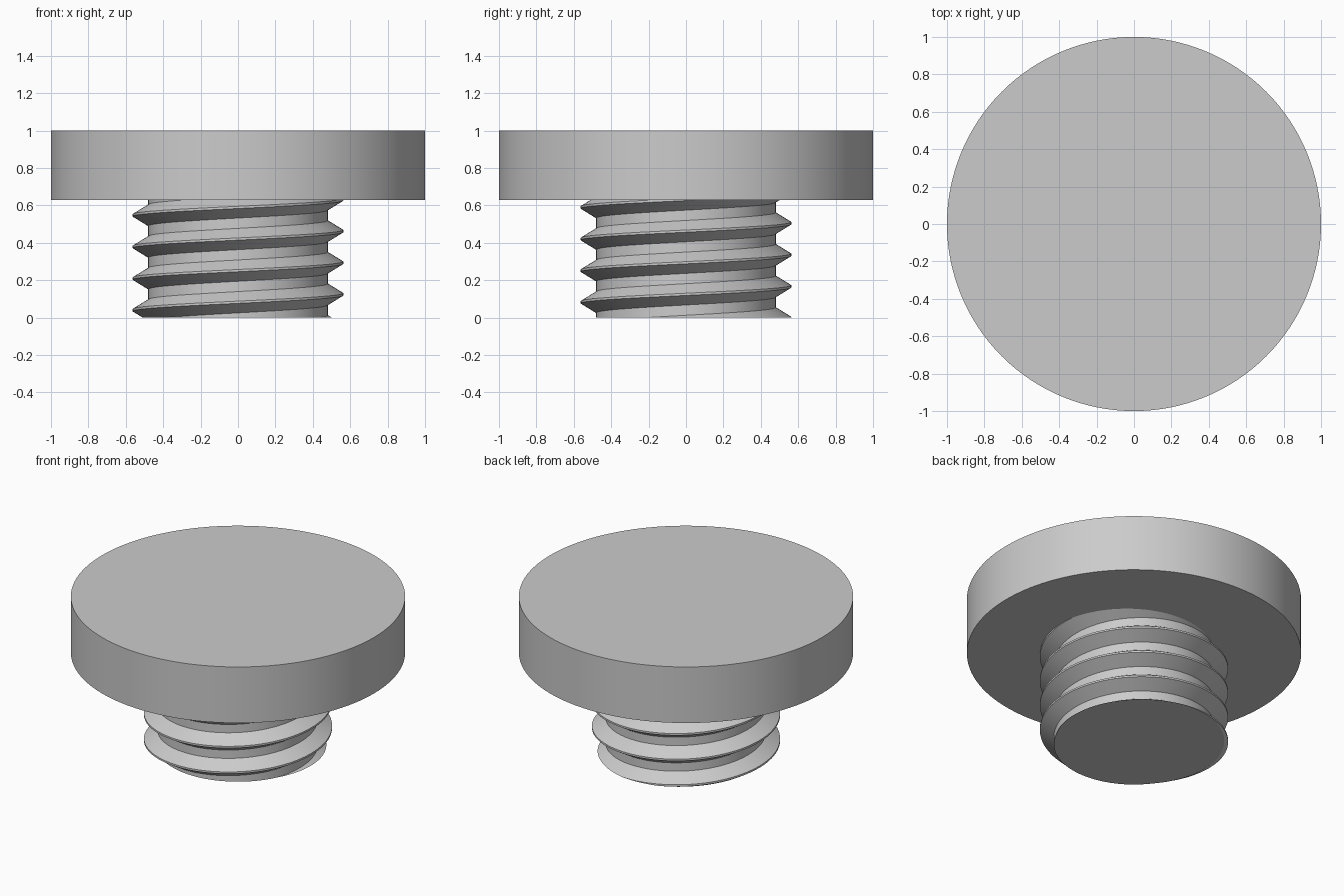
import bpy
import bmesh
import math

cube = bpy.data.objects.get("Cube")
if cube:
    bpy.data.objects.remove(cube, do_unlink=True)

HEAD_BOTTOM, HEAD_TOP = 0.63, 1.0
ROOT, CREST = 0.48, 0.563
PITCH = 0.169
STEPS = 96

grey = bpy.data.materials.new("plain grey")
grey.use_nodes = True
colour = (0.6, 0.6, 0.6, 1)
grey.diffuse_color = colour
grey.node_tree.nodes["Principled BSDF"].inputs["Base Color"].default_value = colour


def finish(obj):
    """Give the part its colour and smooth shading with sharp edges."""
    obj.data.materials.append(grey)
    bpy.ops.object.select_all(action="DESELECT")
    obj.select_set(True)
    bpy.context.view_layer.objects.active = obj
    bpy.ops.object.shade_smooth_by_angle(angle=math.radians(30))


# Wide round head
bpy.ops.mesh.primitive_cylinder_add(
    vertices=128, radius=1, depth=HEAD_TOP - HEAD_BOTTOM,
    location=(0, 0, (HEAD_TOP + HEAD_BOTTOM) / 2))
head = bpy.context.object
head.name = "head"
finish(head)

# Threaded shaft: one pitch of the thread profile swept along a helix
profile = [(ROOT, -0.057), (CREST, -0.006), (CREST, 0.006),
           (ROOT, 0.057), (ROOT, PITCH - 0.057)]
bm = bmesh.new()
rows = []
for i in range(-2 * STEPS, 5 * STEPS + 1):
    a = math.tau * i / STEPS
    z = 0.04 + PITCH * (i / STEPS - 0.5)
    rows.append([bm.verts.new((r * math.cos(a), r * math.sin(a), z + dz))
                 for r, dz in profile])
for low, high in zip(rows, rows[1:]):
    for j in range(len(profile) - 1):
        bm.faces.new((low[j], high[j], high[j + 1], low[j + 1]))
bmesh.ops.remove_doubles(bm, verts=bm.verts, dist=1e-4)

# Cut the shaft flat at both ends and close it
for height, side in ((0, -1), (HEAD_BOTTOM + 0.01, 1)):
    cut = bmesh.ops.bisect_plane(
        bm, geom=bm.verts[:] + bm.edges[:] + bm.faces[:], dist=1e-5,
        plane_co=(0, 0, height), plane_no=(0, 0, side), clear_outer=True)
    rim = [e for e in cut["geom_cut"]
           if isinstance(e, bmesh.types.BMEdge) and e.is_boundary]
    bmesh.ops.edgeloop_fill(bm, edges=rim)
bmesh.ops.recalc_face_normals(bm, faces=bm.faces)

mesh = bpy.data.meshes.new("threaded_shaft")
bm.to_mesh(mesh)
bm.free()
shaft = bpy.data.objects.new("threaded_shaft", mesh)
bpy.context.collection.objects.link(shaft)
finish(shaft)
